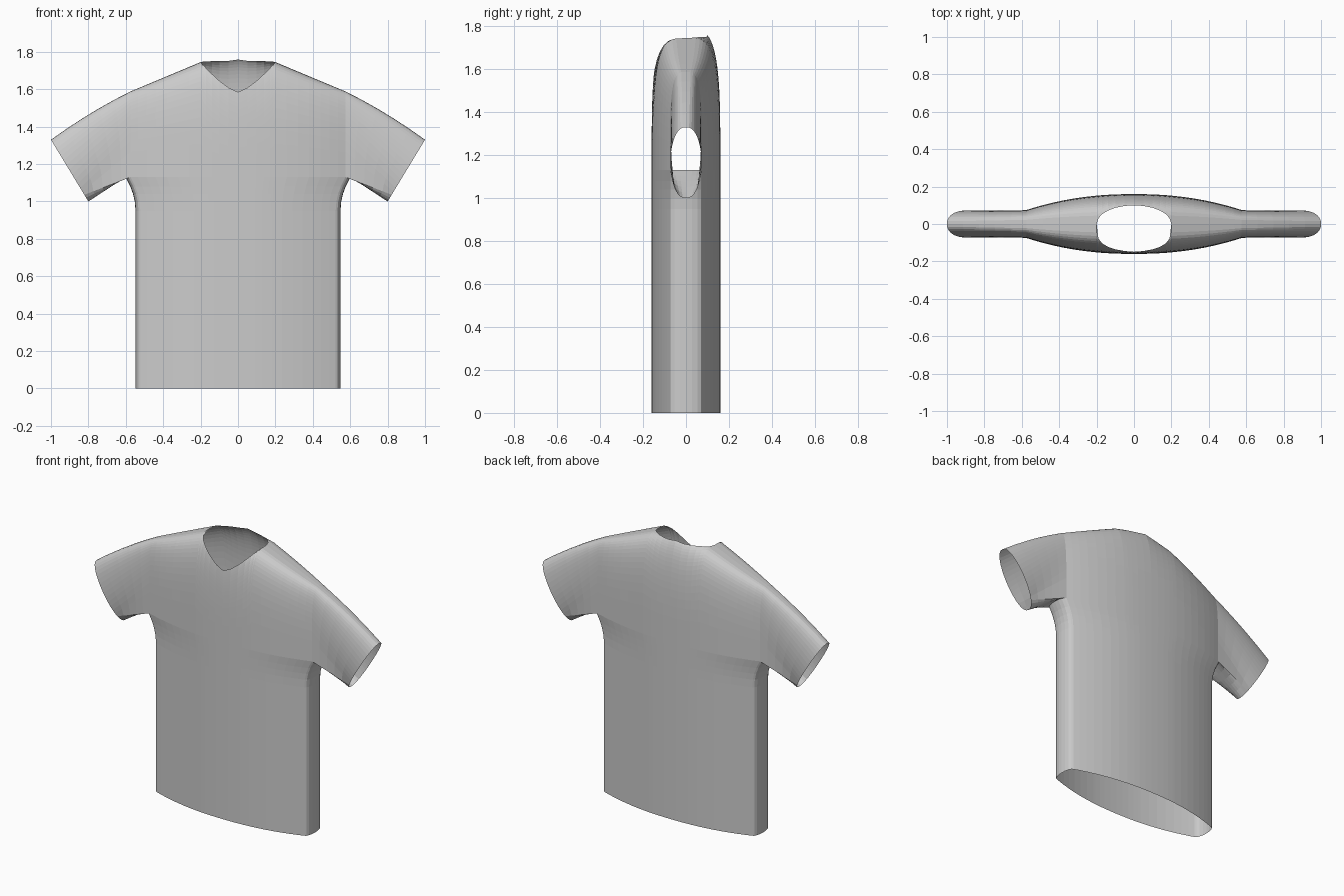
import bpy, bmesh
from math import sin, cos, asin, acos, pi, sqrt
from mathutils import Vector

if "Cube" in bpy.data.objects:
    bpy.data.objects.remove(bpy.data.objects["Cube"])

ARM_X, ARM_Z = 0.575, 1.13          # armhole seam and armpit height
NECK = 0.2                          # half width of the neck opening
POWER = 3.8                         # squareness of the shoulder section
STEPS = 16
COLUMNS = [0, .05, .1, .14, .17, .19, NECK, .26, .32, .38, .44, .49, .535, ARM_X]
ROWS = [0, .95, 1.0, 1.04, 1.08, ARM_Z]


def half_depth(x):
    return 0.16 - 0.085 * (x / ARM_X) ** 2.2


def shoulder_height(x):
    if x < NECK:
        return 1.79 - 0.045 * x / NECK
    return 1.745 - 0.157 * (x - NECK) / (ARM_X - NECK)


def seam_x(z):
    t = min(max((z - 0.95) / (ARM_Z - 0.95), 0), 1)
    return 0.522 + (ARM_X - 0.522) * t * t


def column(x, side):
    """One vertical line of cloth from hem to shoulder or neckline."""
    depth, rise = half_depth(x), shoulder_height(x) - ARM_Z
    pts = [Vector((x / ARM_X * seam_x(z), side * depth, z)) for z in ROWS]
    end = pi / 2
    if x <= NECK:
        r = x / NECK
        if side < 0:
            neck_z = 1.585 + 0.16 * r ** 1.4
            end = asin(min(1, ((neck_z - ARM_Z) / rise) ** (POWER / 2)))
        else:
            neck_y = 0.1 * sqrt(max(0, 1 - r * r))
            end = acos(min(1, (neck_y / depth) ** (POWER / 2)))
    for i in range(1, STEPS + 1):
        a = end * i / STEPS
        pts.append(Vector((x, side * depth * max(0, cos(a)) ** (2 / POWER),
                           ARM_Z + rise * sin(a) ** (2 / POWER))))
    return pts


def side_row(z, side):
    """Rounded side of the torso at one height, from panel edge to middle."""
    return [Vector((seam_x(z) + 0.026 * sin(b), side * half_depth(ARM_X) * cos(b), z))
            for b in (pi / 2 * i / 4 for i in range(5))]


def add_grid(bm, lines):
    grid = [[bm.verts.new(p) for p in line] for line in lines]
    for a, b in zip(grid, grid[1:]):
        for i in range(len(a) - 1):
            bm.faces.new((a[i], b[i], b[i + 1], a[i + 1]))


def cuff_point(a, side):
    top, bottom = Vector((1.0, 0, 1.33)), Vector((0.8, 0, 1.0))
    p = (top + bottom) / 2 + (top - bottom) / 2 * sin(a)
    p.y = side * 0.072 * max(0, cos(a)) ** 0.85
    return p


def sleeve_line(start, a, side):
    """Line of cloth from the armhole to the cuff, bulging a little on top."""
    end = cuff_point(a, side)
    line = []
    for i in range(6):
        t = i / 5
        p = start.lerp(end, t)
        p.z += 0.05 * t * (1 - t) * max(0, sin(a))
        line.append(p)
    return line


def build(name, fill, material):
    bm = bmesh.new()
    fill(bm)
    bmesh.ops.remove_doubles(bm, verts=bm.verts, dist=0.0002)
    bmesh.ops.recalc_face_normals(bm, faces=bm.faces)
    mesh = bpy.data.meshes.new(name)
    bm.to_mesh(mesh)
    bm.free()
    mesh.materials.append(material)
    obj = bpy.data.objects.new(name, mesh)
    bpy.context.collection.objects.link(obj)
    mirror = obj.modifiers.new("left_right", 'MIRROR')
    mirror.merge_threshold = 0.0005
    return obj


def shirt(bm):
    low = -0.9                      # cuff angle where panel meets underarm
    for side in (-1, 1):
        # front or back panel
        add_grid(bm, [column(x, side) for x in COLUMNS])
        # rounded torso side below the armpit
        add_grid(bm, [side_row(z, side) for z in ROWS])
        # upper sleeve, continuing the panel edge
        edge = column(ARM_X, side)[len(ROWS) - 1:]
        add_grid(bm, [sleeve_line(p, low + (pi / 2 - low) * i / STEPS, side)
                      for i, p in enumerate(edge)])
        # underarm of the sleeve, continuing the torso side
        under = side_row(ARM_Z, side)
        add_grid(bm, [sleeve_line(p, low + (-pi / 2 - low) * i / 4, side)
                      for i, p in enumerate(under)])


grey = bpy.data.materials.new("light_grey_cloth")
grey.use_nodes = True
colour = (0.6, 0.6, 0.6, 1)
grey.diffuse_color = colour
grey.node_tree.nodes["Principled BSDF"].inputs["Base Color"].default_value = colour

build("shirt", shirt, grey)
